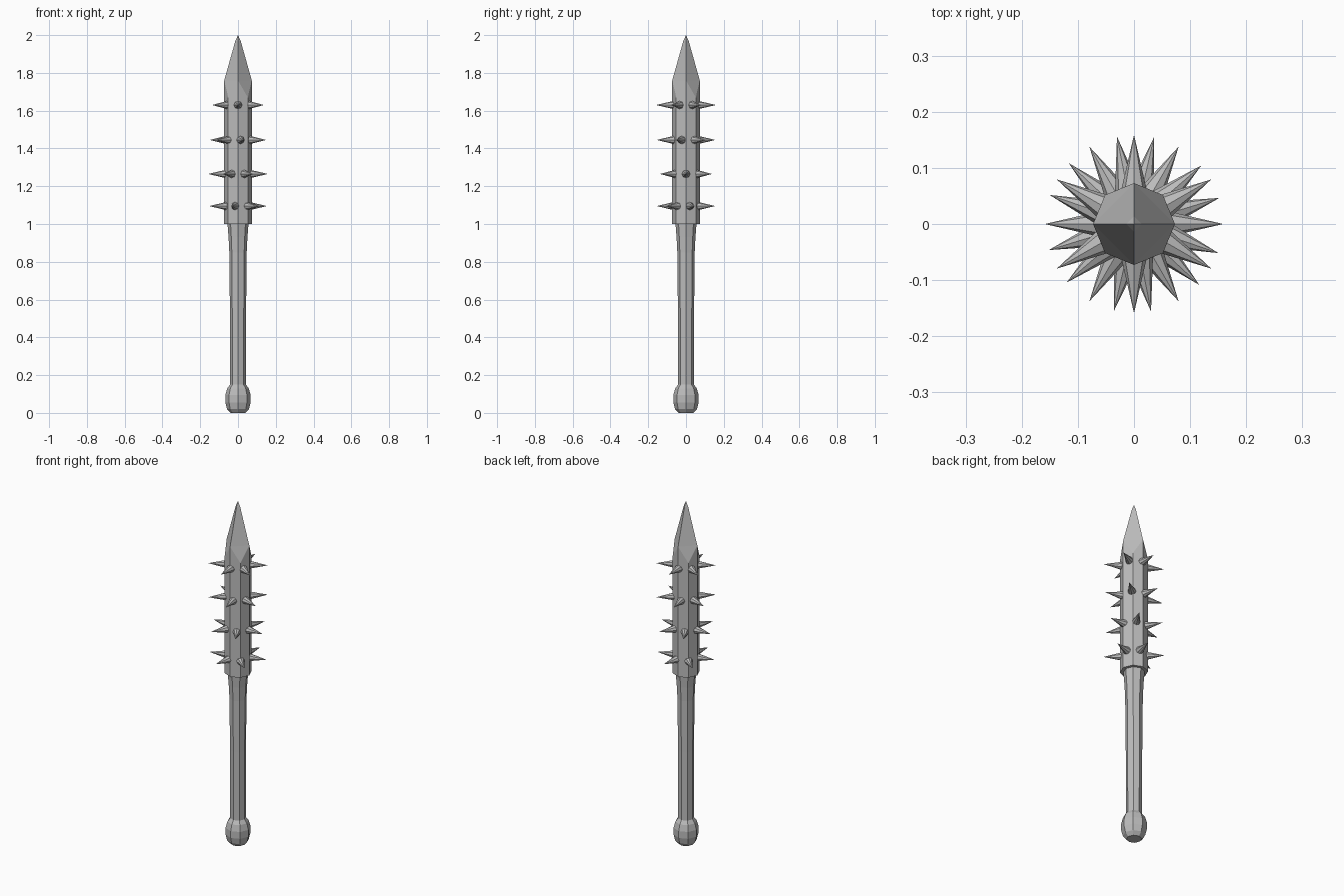
import bpy, bmesh
from math import cos, sin, pi, radians
from mathutils import Matrix, Vector

cube = bpy.data.objects.get("Cube")
if cube:
    bpy.data.objects.remove(cube, do_unlink=True)

grey = bpy.data.materials.new("weathered grey")
grey.use_nodes = True
colour = (0.5, 0.5, 0.5, 1)
grey.diffuse_color = colour
grey.node_tree.nodes["Principled BSDF"].inputs["Base Color"].default_value = colour

SIDES = 8


def finish(name, bm):
    bmesh.ops.recalc_face_normals(bm, faces=bm.faces)
    mesh = bpy.data.meshes.new(name)
    bm.to_mesh(mesh)
    bm.free()
    mesh.materials.append(grey)
    obj = bpy.data.objects.new(name, mesh)
    bpy.context.collection.objects.link(obj)
    return obj


def ring(bm, radius, z, sides=SIDES):
    return [bm.verts.new((radius * cos(2 * pi * i / sides),
                          radius * sin(2 * pi * i / sides), z))
            for i in range(sides)]


def bridge(bm, low, high):
    n = len(low)
    for i in range(n):
        j = (i + 1) % n
        bm.faces.new((low[i], low[j], high[j], high[i]))


def turned(name, profile):
    """Faceted solid through (radius, height) pairs, capped at both ends."""
    bm = bmesh.new()
    rings = [ring(bm, r, z) for r, z in profile]
    for low, high in zip(rings, rings[1:]):
        bridge(bm, low, high)
    bm.faces.new(rings[0][::-1])
    bm.faces.new(rings[-1])
    return finish(name, bm)


# Pommel and handle
turned("pommel", [(0.04, 0), (0.058, 0.02), (0.067, 0.055), (0.067, 0.095),
                  (0.057, 0.13), (0.042, 0.15)])
turned("handle", [(0.042, 0.14), (0.043, 0.55), (0.046, 0.85),
                  (0.05, 0.93), (0.056, 1.005)])

# Club head: eight-sided body whose corners drop away into a four-sided point
bm = bmesh.new()
base = ring(bm, 0.073, 1.0)
shoulder = ring(bm, 0.073, 1.76)
for v in shoulder[1::2]:
    v.co.z = 1.67
bm.faces.new(base[::-1])
bridge(bm, base, shoulder)
ridge = shoulder[::2]
for i in range(4):
    bm.faces.new((ridge[i], shoulder[2 * i + 1], ridge[(i + 1) % 4]))
neck = ring(bm, 0.014, 1.97, 4)
bridge(bm, ridge, neck)
tip = bm.verts.new((0, 0, 2))
for i in range(4):
    bm.faces.new((neck[i], neck[(i + 1) % 4], tip))
finish("club_head", bm)

# Four rows of six spikes, each row turned by its own angle
for row, (z, turn) in enumerate([(1.095, 17), (1.265, 0), (1.445, 41), (1.63, 30)]):
    bm = bmesh.new()
    for k in range(6):
        spin = Matrix.Rotation(radians(turn + 60 * k), 4, "Z")
        place = (Matrix.Translation(Vector((0, 0, z))) @ spin
                 @ Matrix.Translation(Vector((0.105, 0, 0)))
                 @ Matrix.Rotation(pi / 2, 4, "Y"))
        bmesh.ops.create_cone(bm, cap_ends=True, segments=8, radius1=0.025,
                              radius2=0, depth=0.108, matrix=place)
    bmesh.ops.remove_doubles(bm, verts=bm.verts, dist=0.0001)
    finish(f"spike_row_{row + 1}", bm)
